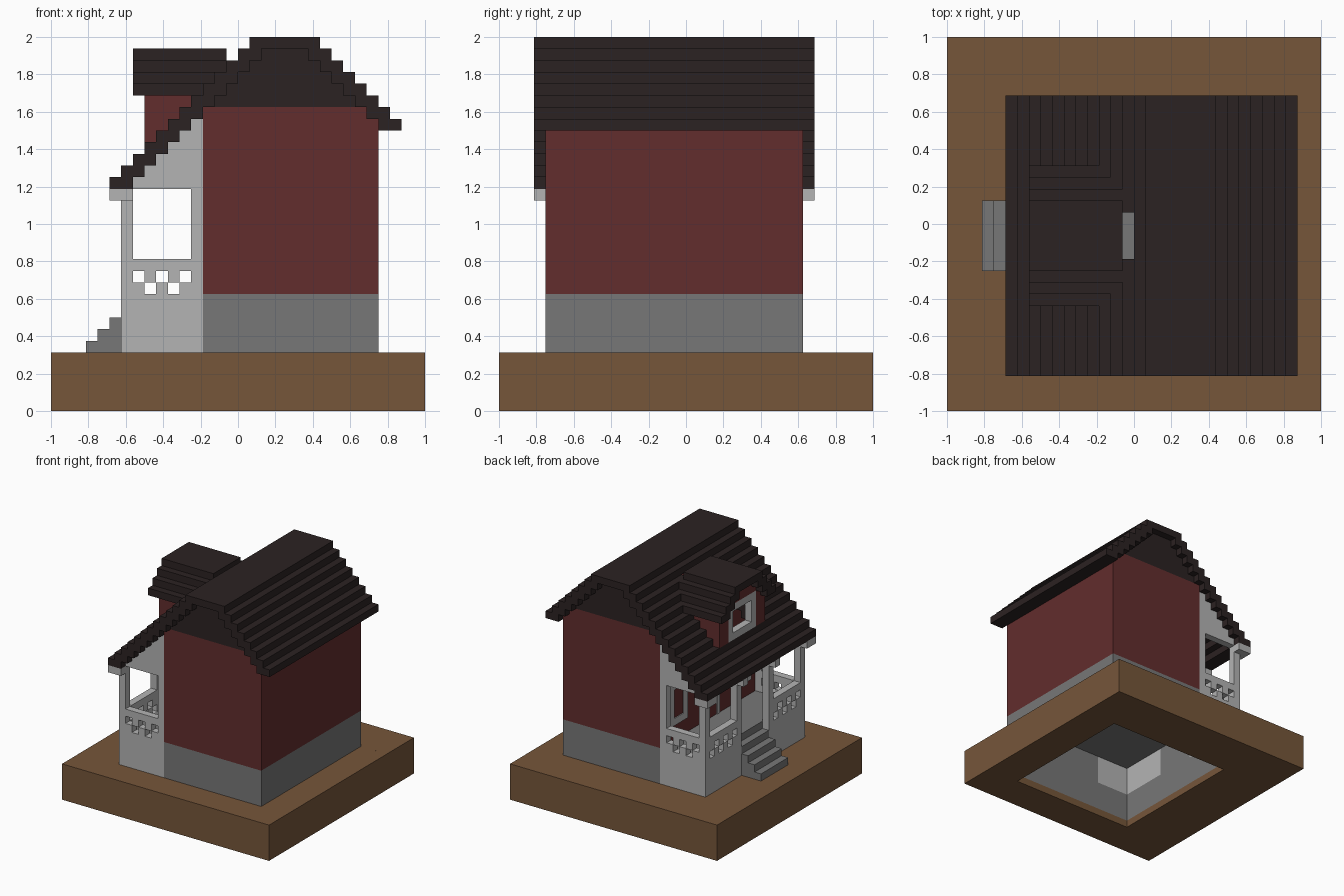
import bpy, bmesh

U = 1 / 16  # one block

if "Cube" in bpy.data.objects:
    bpy.data.objects.remove(bpy.data.objects["Cube"], do_unlink=True)


def material(name, rgb):
    lin = [((c / 255 + 0.055) / 1.055) ** 2.4 for c in rgb] + [1]
    m = bpy.data.materials.new(name)
    m.use_nodes = True
    m.diffuse_color = lin
    bsdf = m.node_tree.nodes["Principled BSDF"]
    bsdf.inputs["Base Color"].default_value = lin
    bsdf.inputs["Roughness"].default_value = 0.9
    return m


BROWN = material("earth brown", (118, 86, 58))
GREY = material("stone grey", (119, 119, 119))
LIGHT = material("trim light grey", (180, 180, 180))
RED = material("wall red", (98, 45, 45))
DARK = material("roof dark brown", (43, 34, 34))


def build(name, mat, boxes):
    """One object from boxes (x0, x1, y0, y1, z0, z1) in block units."""
    bm = bmesh.new()
    for x0, x1, y0, y1, z0, z1 in boxes:
        vs = bmesh.ops.create_cube(bm, size=1)["verts"]
        for v in vs:
            v.co = ((x0 + x1) / 2 + v.co.x * (x1 - x0),
                    (y0 + y1) / 2 + v.co.y * (y1 - y0),
                    (z0 + z1) / 2 + v.co.z * (z1 - z0))
            v.co *= U
    me = bpy.data.meshes.new(name)
    bm.to_mesh(me)
    bm.free()
    me.materials.append(mat)
    ob = bpy.data.objects.new(name, me)
    bpy.context.collection.objects.link(ob)
    return ob


def ring(outer, inner, z0, z1):
    """Rectangular frame lying flat."""
    X0, X1, Y0, Y1 = outer
    x0, x1, y0, y1 = inner
    return [(X0, X1, Y0, y0, z0, z1), (X0, X1, y1, Y1, z0, z1),
            (X0, x0, y0, y1, z0, z1), (x1, X1, y0, y1, z0, z1)]


def window_ring(x0, x1, outer, inner):
    """Upright frame facing x; outer and inner are (y0, y1, z0, z1)."""
    return [(x0, x1) + (b[2], b[3], b[0], b[1]) for b in
            [(z0, z1, y0, y1) for y0, y1, z0, z1 in
             [(outer[0], outer[1], outer[2], inner[2]),
              (outer[0], outer[1], inner[3], outer[3]),
              (outer[0], inner[0], inner[2], inner[3]),
              (inner[1], outer[1], inner[2], inner[3])]]]


# Ground slab, hollow underneath
VOID = (-8, 11, -11, 9)
build("ground_slab", BROWN,
      ring((-16, 16, -16, 16), VOID, 0, 1)
      + ring((-16, 16, -16, 16), (-9, 12, -12, 10), 1, 5))

# Stone foundation, floor and stairs
build("foundation_below_ground", GREY, ring((-9, 12, -12, 10), VOID, 1, 5))
build("foundation", GREY, [(-3, 12, -12, -11, 5, 10), (-3, 12, 9, 10, 5, 10),
                           (11, 12, -11, 9, 5, 10)])
build("floor", GREY, [(-9, 11, -11, 9, 9, 10)])
build("stairs", GREY, [(-13 + i, -12 + i, -4, 2, 5, 6 + i) for i in range(4)]
      + [(-9, -8, -4, 2, 5, 9)])

# Red walls
walls = [(11, 12, -11, 9, 10, 24), (-3, -2, -11, 9, 10, 26)]
for y in (-12, 9):
    walls += [(-3, 12, y, y + 1, 10, 25), (-3, 11, y, y + 1, 25, 26)]
build("house_walls", RED, walls)


# Porch panels: low wall, pierced checker band, rail
def panel(u0, u1):
    """Boxes (u0, u1, z0, z1) for a bay whose opening spans u0..u1."""
    cells = [(u0 - 1, u1 + 1, 5, 10), (u0 - 1, u0, 10, 19),
             (u1, u1 + 1, 10, 19), (u0, u1, 12, 13)]
    for i in range(u1 - u0):
        z = 10 if i % 2 == 0 else 11
        cells.append((u0 + i, u0 + i + 1, z, z + 1))
    return cells


for name, y in (("front", -12), ("back", 9)):
    boxes = [(a, b, y, y + 1, c, d) for a, b, c, d in panel(-9, -4)]
    boxes += [(k - 28, -3, y, y + 1, k, k + 1) for k in range(19, 25)]
    build(f"porch_{name}_panel", LIGHT, boxes)
for name, y0 in (("near", -11), ("far", 3)):
    build(f"porch_side_panel_{name}", LIGHT,
          [(-10, -9, a, b, c, d) for a, b, c, d in panel(y0, y0 + 6)])
build("porch_inner_lining", LIGHT,
      [(-9, -8, -11, -4, 5, 9), (-9, -8, 2, 9, 5, 9)])

# Capitals on the posts
build("post_capitals", LIGHT,
      [(-11, -9, -13, -11, 18, 19), (-11, -9, 9, 11, 18, 19),
       (-11, -9, -5, -4, 18, 19), (-11, -9, 2, 3, 18, 19)])

# Porch windows and door, thin plates on the wall
P = 0.12
frames = []
for y in (-10, 4):
    frames += window_ring(-3 - P, -3, (y, y + 4, 12, 18), (y + 1, y + 3, 13, 17))
frames += [(-3 - P, -3, -3, -2.5, 10, 18), (-3 - P, -3, 0.5, 1, 10, 18),
           (-3 - P, -3, -2.5, 0.5, 17.5, 18)]
build("porch_window_and_door_frames", LIGHT, frames)

# Main roof: stepped courses, open where the dormer joins
roof = [(1, 7, -13, 11, 31, 32)]
for k in range(24, 31):
    roof.append((36 - k, 38 - k, -13, 11, k, k + 1))
for k in range(19, 31):
    x = k - 30
    if 23 <= k <= 29:
        half = min(4, 31 - k)
        roof += [(x, x + 2, -13, -1 - half, k, k + 1),
                 (x, x + 2, -1 + half, 11, k, k + 1)]
    else:
        roof.append((x, x + 2, -13, 11, k, k + 1))
build("main_roof", DARK, roof)
build("gable_fill", DARK, [(k - 28, 36 - k, y, y + 1, k, k + 1)
                           for y in (-12, 9) for k in range(26, 31)])

# Dormer walls with a window facing the porch side
dormer = window_ring(-8, -7, (-5, 3, 23, 28), (-4, 2, 23, 28))[2:]
dormer += [(-8, -7, -4, 2, 28, 29), (-8, -7, -3, 1, 29, 30)]
for y in (-6, 3):
    dormer += [(-8 + i, -7 + i, y, y + 1, 23 + i, 28) for i in range(4)]
build("dormer_walls", RED, dormer)
build("dormer_window_frame", LIGHT,
      window_ring(-8, -7, (-4, 2, 23, 28), (-3, 1, 24, 27)))

# Dormer roof
droof = [(-9, -1, -4, 2, 30, 31)]
for k in (27, 28, 29):
    h = 33 - k
    end = min(k - 30, -1)
    droof += [(-9, end, -1 - h, 1 - h, k, k + 1),
              (-9, end, h - 3, h - 1, k, k + 1)]
build("dormer_roof", DARK, droof)
